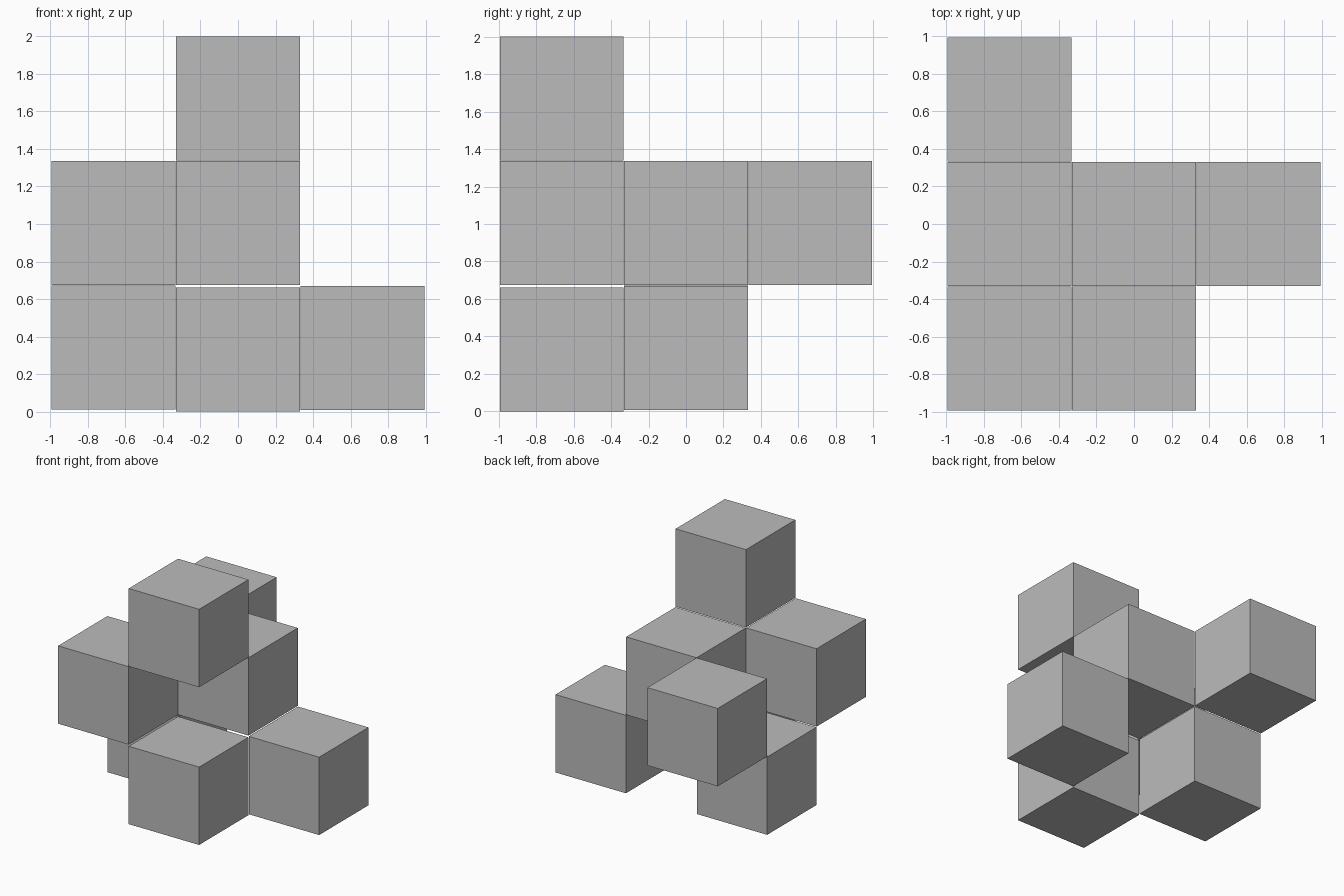
import bpy

if "Cube" in bpy.data.objects:
    bpy.data.objects.remove(bpy.data.objects["Cube"])

SIZE = 0.661          # edge length of every cube
STEP = 0.663          # spacing between neighbouring cells

grey = bpy.data.materials.new("plain_grey")
grey.diffuse_color = (0.5, 0.5, 0.5, 1.0)
grey.use_nodes = True
grey.node_tree.nodes["Principled BSDF"].inputs["Base Color"].default_value = grey.diffuse_color


def cube(name, cell, z_bottom):
    """One cube at column/row cell, standing at z_bottom."""
    i, j = cell
    bpy.ops.mesh.primitive_cube_add(
        size=SIZE, location=(i * STEP, j * STEP, z_bottom + SIZE / 2))
    obj = bpy.context.object
    obj.name = name
    obj.data.materials.append(grey)


# Bottom layer
cube("bottom_front_cube", (0, -1), 0.0)
cube("bottom_left_cube", (-1, 0), 0.01)
cube("bottom_right_cube", (1, 0), 0.008)

# Middle layer
cube("middle_front_left_cube", (-1, -1), 0.675)
cube("middle_centre_cube", (0, 0), 0.675)
cube("middle_back_left_cube", (-1, 1), 0.675)

# Top layer
cube("top_front_cube", (0, -1), 1.339)
